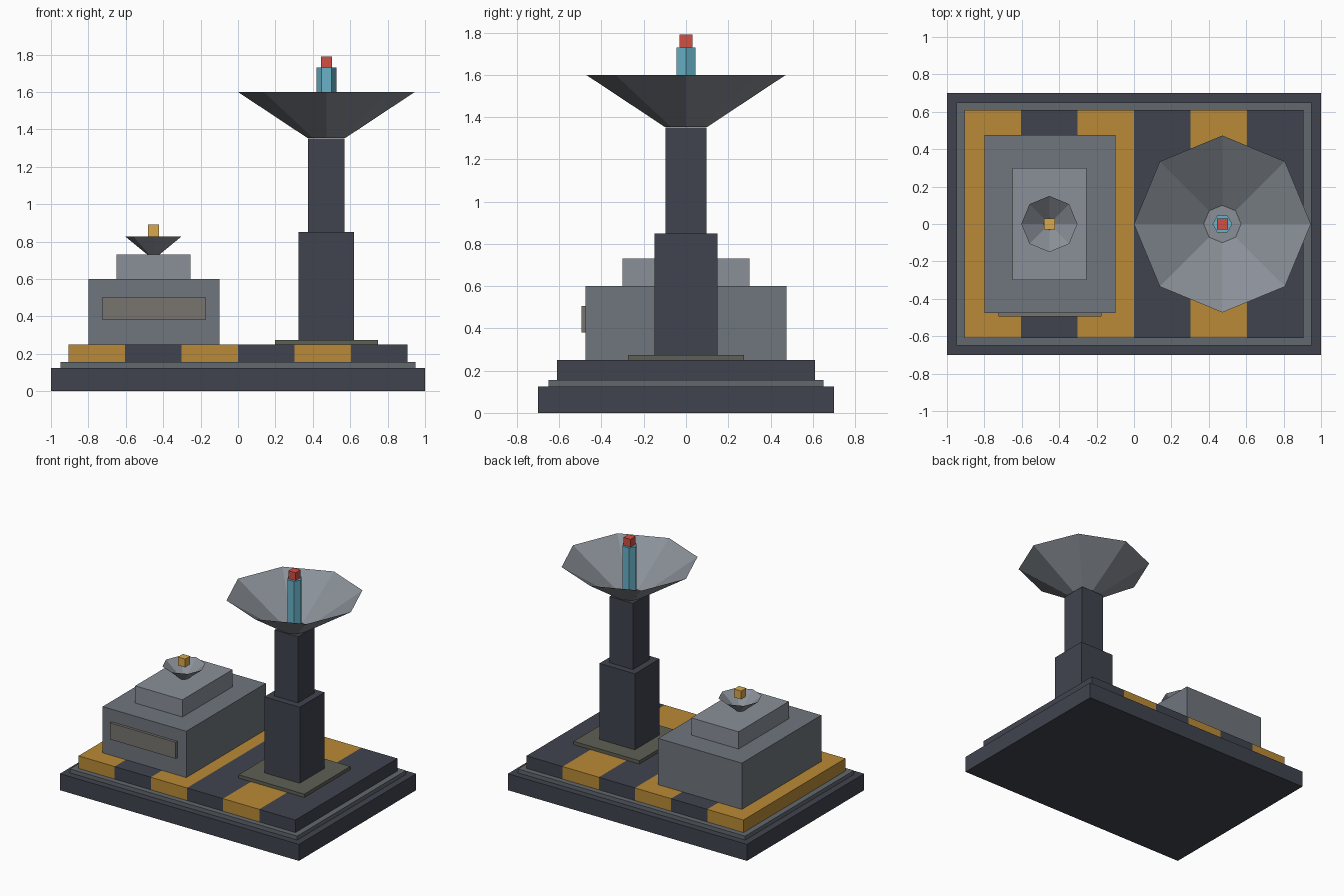
import bpy, bmesh
from math import pi

if "Cube" in bpy.data.objects:
    bpy.data.objects.remove(bpy.data.objects["Cube"])


def material(name, hexcode):
    """Flat colour from an sRGB hex code."""
    m = bpy.data.materials.new(name)
    rgb = [int(hexcode[i:i + 2], 16) / 255 for i in (0, 2, 4)]
    m.diffuse_color = [((c + 0.055) / 1.055) ** 2.4 for c in rgb] + [1]
    m.use_nodes = True
    m.node_tree.nodes["Principled BSDF"].inputs["Base Color"].default_value = m.diffuse_color
    return m


DARK = material("dark_steel", "40444E")
STEP = material("step_grey", "62686F")
WALL = material("wall_grey", "6F767D")
ROOF = material("roof_grey", "8A9098")
YELLOW = material("hazard_yellow", "B98A36")
GOLD = material("gold", "D9A84E")
PANEL = material("panel_grey", "78746F")
PAD = material("olive_grey", "5E6055")
CYAN = material("cyan", "68B2C8")
RED = material("red", "D25042")


def finish(bm, name, mat):
    mesh = bpy.data.meshes.new(name)
    bm.to_mesh(mesh)
    bm.free()
    mesh.materials.append(mat)
    obj = bpy.data.objects.new(name, mesh)
    bpy.context.collection.objects.link(obj)
    return obj


def box(name, x, y, z, mat):
    """Box from (min, max) ranges on each axis."""
    bm = bmesh.new()
    bmesh.ops.create_cube(bm, size=1)
    for v in bm.verts:
        v.co = [(a + b) / 2 + c * (b - a) for c, (a, b) in zip(v.co, (x, y, z))]
    return finish(bm, name, mat)


def frustum(name, x, z, r_low, r_high, sides, mat, open_top=False):
    """Upright faceted cone section with a corner on the +x axis."""
    bm = bmesh.new()
    rings = []
    for h, r in zip(z, (r_low, r_high)):
        ring = bmesh.ops.create_circle(bm, segments=sides, radius=r)["verts"]
        bmesh.ops.rotate(bm, verts=ring, matrix=ROT_Z)
        bmesh.ops.translate(bm, verts=ring, vec=(x, 0, h))
        rings.append(ring)
    low, high = rings
    for i in range(sides):
        j = (i + 1) % sides
        bm.faces.new((low[i], low[j], high[j], high[i]))
    bm.faces.new(low)
    if not open_top:
        bm.faces.new(high)
    bmesh.ops.recalc_face_normals(bm, faces=bm.faces)
    # keep the open bowls facing outwards: the bottom cap looks down
    bm.normal_update()
    cap = next(f for f in bm.faces if all(v in low for v in f.verts))
    if cap.normal.z > 0:
        bmesh.ops.reverse_faces(bm, faces=bm.faces)
    return finish(bm, name, mat)


from mathutils import Matrix
ROT_Z = Matrix.Rotation(pi / 2, 3, 'Z')   # circles start on the y axis

# stepped base
box("base_slab", (-1, 1), (-.7, .7), (0, .125), DARK)
box("base_step", (-.95, .95), (-.65, .65), (.125, .155), STEP)

# hazard-striped deck
W = 1.815 / 6
for i in range(6):
    x0 = -.9075 + i * W
    box(f"deck_stripe_{i + 1}", (x0, x0 + W), (-.61, .61), (.155, .25),
        DARK if i % 2 else YELLOW)

# control building
box("building", (-.8, -.1), (-.475, .475), (.25, .6), WALL)
box("building_roof", (-.65, -.255), (-.3, .3), (.6, .73), ROOF)
box("front_panel", (-.725, -.175), (-.495, -.475), (.38, .505), PANEL)
frustum("small_dish", -.4525, (.73, .827), .032, .15, 8, ROOF, open_top=True)
box("small_dish_feed", (-.4825, -.4225), (-.03, .03), (.827, .89), GOLD)

# dish tower
TX = .4725
box("tower_pad", (TX - .275, TX + .275), (-.275, .275), (.25, .275), PAD)
box("tower_lower", (TX - .148, TX + .148), (-.148, .148), (.275, .85), DARK)
box("tower_upper", (TX - .098, TX + .098), (-.098, .098), (.85, 1.35), DARK)
frustum("main_dish", TX, (1.353, 1.6), .1, .473, 8, ROOF, open_top=True)
frustum("main_dish_feed", TX, (1.353, 1.73), .053, .053, 6, CYAN)
box("beacon", (TX - .03, TX + .03), (-.03, .03), (1.73, 1.79), RED)
